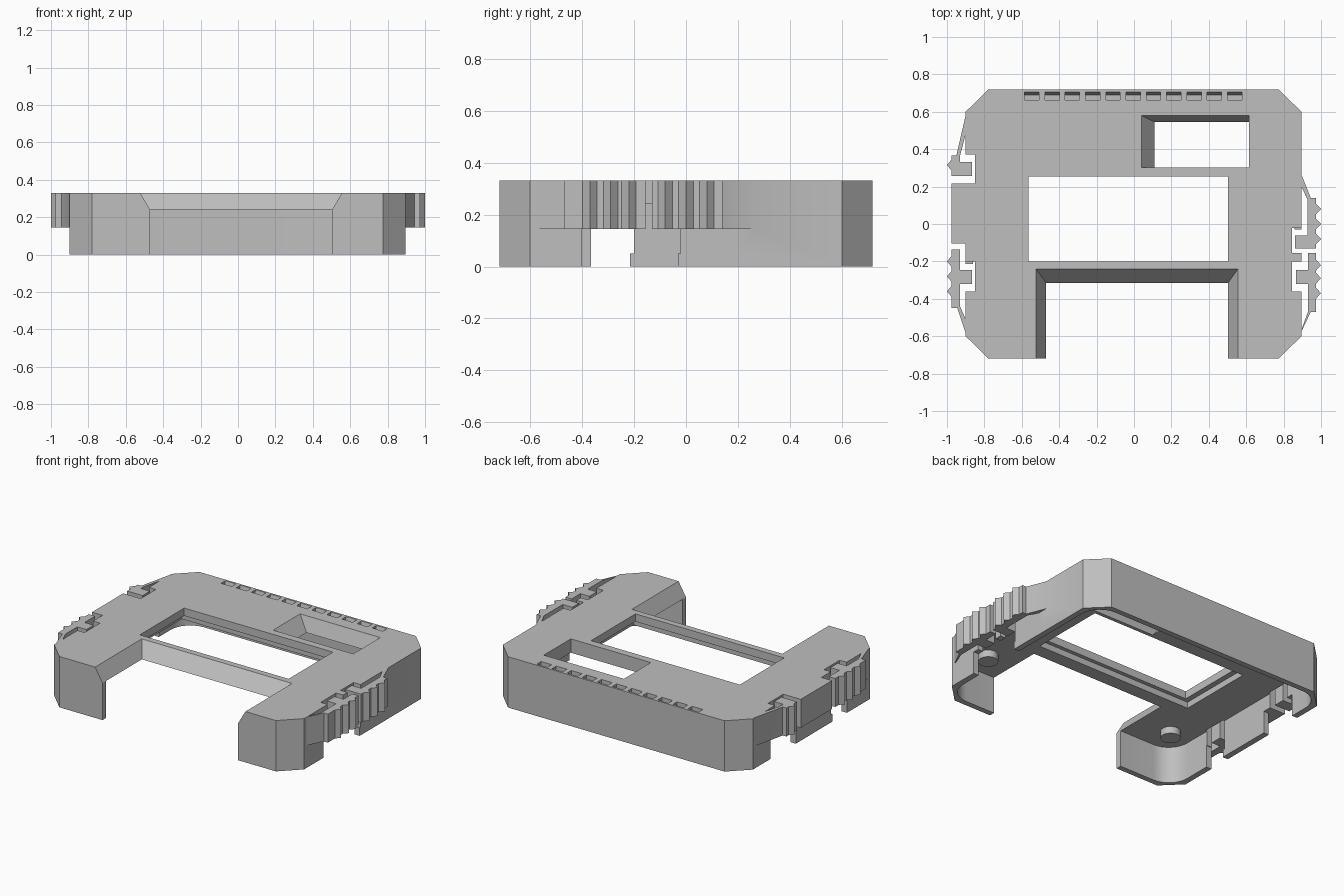
import bpy, bmesh, math

if "Cube" in bpy.data.objects:
    bpy.data.objects.remove(bpy.data.objects["Cube"])

TOP, PLATE, SKIRT = 0.33, 0.24, 0.145   # top face, underside of plate, underside of side grips

grey = bpy.data.materials.new("plain grey")
grey.diffuse_color = (0.52, 0.52, 0.52, 1)
grey.use_nodes = True
grey.node_tree.nodes["Principled BSDF"].inputs["Base Color"].default_value = grey.diffuse_color


def prism(name, rings):
    """Closed solid through matching (z, points) rings."""
    bm = bmesh.new()
    loops = [[bm.verts.new((x, y, z)) for x, y in pts] for z, pts in rings]
    n = len(loops[0])
    bm.faces.new(loops[0])
    bm.faces.new(loops[-1])
    for a, b in zip(loops, loops[1:]):
        for i in range(n):
            j = (i + 1) % n
            bm.faces.new((a[i], a[j], b[j], b[i]))
    bmesh.ops.recalc_face_normals(bm, faces=bm.faces)
    me = bpy.data.meshes.new(name)
    bm.to_mesh(me)
    bm.free()
    ob = bpy.data.objects.new(name, me)
    bpy.context.collection.objects.link(ob)
    me.materials.append(grey)
    return ob


def rect(x0, x1, y0, y1):
    return [(x0, y0), (x1, y0), (x1, y1), (x0, y1)]


def rounded(x0, x1, y0, y1, r, steps=8):
    pts = []
    for k, (cx, cy) in enumerate([(x1 - r, y1 - r), (x0 + r, y1 - r), (x0 + r, y0 + r), (x1 - r, y0 + r)]):
        for s in range(steps + 1):
            a = math.pi / 2 * (k + s / steps)
            pts.append((cx + r * math.cos(a), cy + r * math.sin(a)))
    return pts


def combine(target, tool, op):
    """Apply a boolean and remove the tool."""
    mod = target.modifiers.new("bool", 'BOOLEAN')
    mod.operation, mod.solver, mod.object = op, 'EXACT', tool
    bpy.context.view_layer.objects.active = target
    bpy.ops.object.modifier_apply(modifier=mod.name)
    bpy.data.objects.remove(tool, do_unlink=True)


def teeth(x, tip, centres):
    """Triangular grip ridges running down the side."""
    return [p for y in centres for p in ((x, y + 0.028), (tip, y), (x, y - 0.028))]


# Main body with chamfered corners
case = prism("case_shell", [(z, [
    (-0.9, 0.6), (-0.78, 0.718), (0.775, 0.718), (0.895, 0.6),
    (0.895, -0.6), (0.775, -0.718), (-0.78, -0.718), (-0.9, -0.6)]) for z in (0, TOP)])

# Side grips that bulge outwards on the upper half
left = [(-0.8, 0.59), (-0.898, 0.59), (-0.95, 0.365), (-0.976, 0.365)]
left += teeth(-0.976, -1, (0.315,))
left += teeth(-0.976, -1, (-0.2, -0.28, -0.36))
left += [(-0.976, -0.45), (-0.945, -0.45), (-0.898, -0.59), (-0.8, -0.59)]
right = [(0.8, 0.27), (0.893, 0.27), (0.945, 0.14), (0.974, 0.14)]
right += teeth(0.974, 1, (0.08, 0.0, -0.08, -0.22, -0.29, -0.37))
right += [(0.974, -0.47), (0.945, -0.47), (0.893, -0.58), (0.8, -0.58)]
for pts in (left, right):
    combine(case, prism("side_grip", [(SKIRT, pts), (TOP, pts)]), 'UNION')

# Hollow underside with rounded inner corners
hollow = rounded(-0.862, 0.857, -0.682, 0.682, 0.14)
combine(case, prism("hollow", [(-0.1, hollow), (PLATE, hollow)]), 'DIFFERENCE')


def cut(*rings):
    combine(case, prism("cutter", rings), 'DIFFERENCE')


# Front notch with sloped upper edges
low, high = rect(-0.47, 0.503, -1, -0.315), rect(-0.523, 0.556, -1, -0.24)
cut((-0.1, low), (PLATE, low), (TOP, high), (TOP + 0.1, high))

# Screen window and the seat around it underneath
cut((-0.1, rect(-0.565, 0.503, -0.2, 0.255)), (0.5, rect(-0.565, 0.503, -0.2, 0.255)))
seat = rect(-0.6, 0.535, -0.225, 0.28)
cut((0.1, seat), (0.28, seat))

# Port opening with two sloped sides
low, high = rect(0.11, 0.615, 0.303, 0.545), rect(0.04, 0.615, 0.303, 0.58)
cut((0.1, low), (PLATE, low), (TOP, high), (0.5, high))

# Row of vent pockets along the back
for i in range(11):
    x = -0.585 + i * 0.1085
    low, high = rect(x, x + 0.077, 0.662, 0.69), rect(x, x + 0.077, 0.662, 0.705)
    cut((0.27, low), (TOP, high), (0.4, high))

# Gaps in the lower side walls below the clips
for x0, x1, y0, y1 in ((-1.1, -0.8, 0.16, 0.42), (-1.1, -0.8, -0.365, -0.215), (0.8, 1.1, -0.4, -0.03)):
    cut((-0.1, rect(x0, x1, y0, y1)), (SKIRT, rect(x0, x1, y0, y1)))

# Slots that free the spring clips
slots = [
    [(-0.9, 0.48), (-0.9, 0.372), (-0.85, 0.372), (-0.85, 0.217), (-1.1, 0.217), (-1.1, 0.257),
     (-0.865, 0.257), (-0.865, 0.332), (-0.93, 0.332), (-0.93, 0.365)],
    [(-1.1, -0.103), (-0.9, -0.103), (-0.9, -0.2), (-0.85, -0.2), (-0.85, -0.36), (-0.9, -0.36),
     (-0.9, -0.51), (-0.93, -0.44), (-0.93, -0.32), (-0.865, -0.32), (-0.865, -0.245),
     (-0.93, -0.245), (-0.93, -0.137), (-1.1, -0.137)],
    [(0.895, 0.2), (0.895, -0.022), (0.845, -0.022), (0.845, -0.155), (1.1, -0.155), (1.1, -0.13),
     (0.86, -0.13), (0.86, -0.062), (0.928, -0.062), (0.928, 0.13)],
    [(0.895, -0.14), (0.895, -0.2), (0.845, -0.2), (0.845, -0.36), (0.895, -0.36), (0.895, -0.565),
     (0.93, -0.47), (0.93, -0.322), (0.865, -0.322), (0.865, -0.245), (0.93, -0.245), (0.93, -0.14)],
]
for s in slots:
    cut((0.05, s), (0.5, s))

# Round posts under the plate
for x in (-0.7, 0.7):
    for y in (-0.5, 0.5):
        ring = [(x + 0.06 * math.cos(a * math.tau / 24), y + 0.06 * math.sin(a * math.tau / 24)) for a in range(24)]
        prism("corner_post", [(0.195, ring), (PLATE + 0.01, ring)])

for ob in list(bpy.context.scene.objects):
    bpy.ops.object.select_all(action='DESELECT')
    ob.select_set(True)
    bpy.context.view_layer.objects.active = ob
    bpy.ops.object.shade_smooth_by_angle(angle=math.radians(25))
